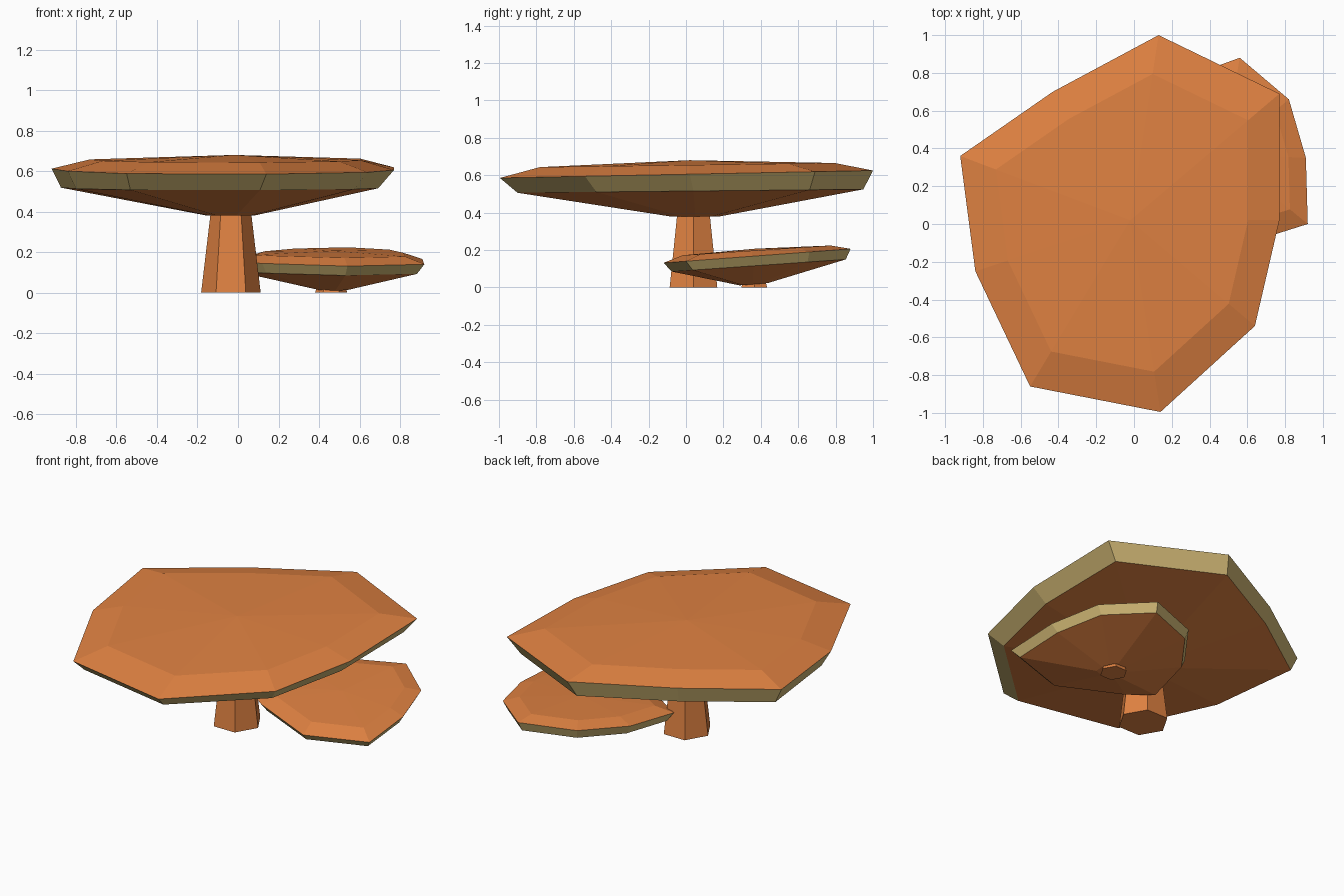
import bpy, bmesh, math

if "Cube" in bpy.data.objects:
    bpy.data.objects.remove(bpy.data.objects["Cube"])


def material(name, rgb):
    m = bpy.data.materials.new(name)
    m.diffuse_color = (*rgb, 1)
    m.use_nodes = True
    m.node_tree.nodes["Principled BSDF"].inputs["Base Color"].default_value = m.diffuse_color
    return m


ORANGE = material("orange", (0.745, 0.223, 0.054))
BEIGE = material("beige", (0.645, 0.485, 0.18))


def finish(name, bm):
    bmesh.ops.recalc_face_normals(bm, faces=bm.faces[:])
    me = bpy.data.meshes.new(name)
    bm.to_mesh(me)
    bm.free()
    me.materials.append(ORANGE)
    me.materials.append(BEIGE)
    bpy.context.collection.objects.link(bpy.data.objects.new(name, me))


def cap(name, outline, centre, crown_z, rings):
    """Loft scaled copies of the outline; each ring is (scale, z, tilt along y, shift x, shift y)."""
    bm = bmesh.new()
    cx, cy = centre
    n = len(outline)
    loops = []
    for s, z, tilt, dx, dy in rings:
        loop = []
        for px, py in outline:
            y = cy + (py - cy) * s + dy
            loop.append(bm.verts.new((cx + (px - cx) * s + dx, y, z + tilt * y)))
        loops.append(loop)
    # domed top
    crown = bm.verts.new((cx, cy, crown_z))
    for i in range(n):
        bm.faces.new((crown, loops[0][i], loops[0][(i + 1) % n]))
    # bevelled edge, rim band and underside
    for k in range(len(loops) - 1):
        for i in range(n):
            j = (i + 1) % n
            f = bm.faces.new((loops[k][i], loops[k + 1][i], loops[k + 1][j], loops[k][j]))
            f.material_index = 1 if k == 1 else 0
    bm.faces.new(loops[-1])
    finish(name, bm)


def stem(name, centre, r_bottom, r_top, height):
    bm = bmesh.new()
    bmesh.ops.create_cone(bm, cap_ends=True, segments=6, radius1=r_bottom,
                          radius2=r_top, depth=height)
    # corners point along x
    a = max(bm.verts, key=lambda v: v.co.x).co
    turn = -math.atan2(a.y, a.x)
    c, s = math.cos(turn), math.sin(turn)
    for v in bm.verts:
        x, y, z = v.co
        v.co = (x * c - y * s + centre[0], x * s + y * c + centre[1], z + height / 2)
    finish(name, bm)


# large mushroom
stem("large_stem", (-0.035, 0.04), 0.147, 0.097, 0.42)
cap("large_cap",
    [(-0.92, 0.36), (-0.84, -0.25), (-0.55, -0.86), (0.14, -0.995), (0.64, -0.54),
     (0.77, 0.02), (0.77, 0.69), (0.13, 1.0), (-0.43, 0.70)],
    (-0.02, 0.02), 0.68,
    [(0.79, 0.654, 0.014, 0, 0),
     (1.0, 0.605, 0.02, 0, 0),
     (0.927, 0.515, 0.01, -0.02, 0.02),
     (0.135, 0.38, 0, -0.01, 0.03)])

# small mushroom, tilted and leaning into the large stem
stem("small_stem", (0.46, 0.365), 0.08, 0.06, 0.06)
cap("small_cap",
    [(-0.03, 0.165), (0.12, 0.06), (0.54, -0.12), (0.92, 0.0), (0.91, 0.35),
     (0.82, 0.66), (0.56, 0.88), (0.23, 0.76), (0.04, 0.50)],
    (0.47, 0.37), 0.207,
    [(0.79, 0.173, 0.066, 0, 0),
     (1.0, 0.14, 0.075, 0, 0),
     (0.93, 0.09, 0.07, -0.005, 0.01),
     (0.15, -0.012, 0.08, 0, -0.01)])
